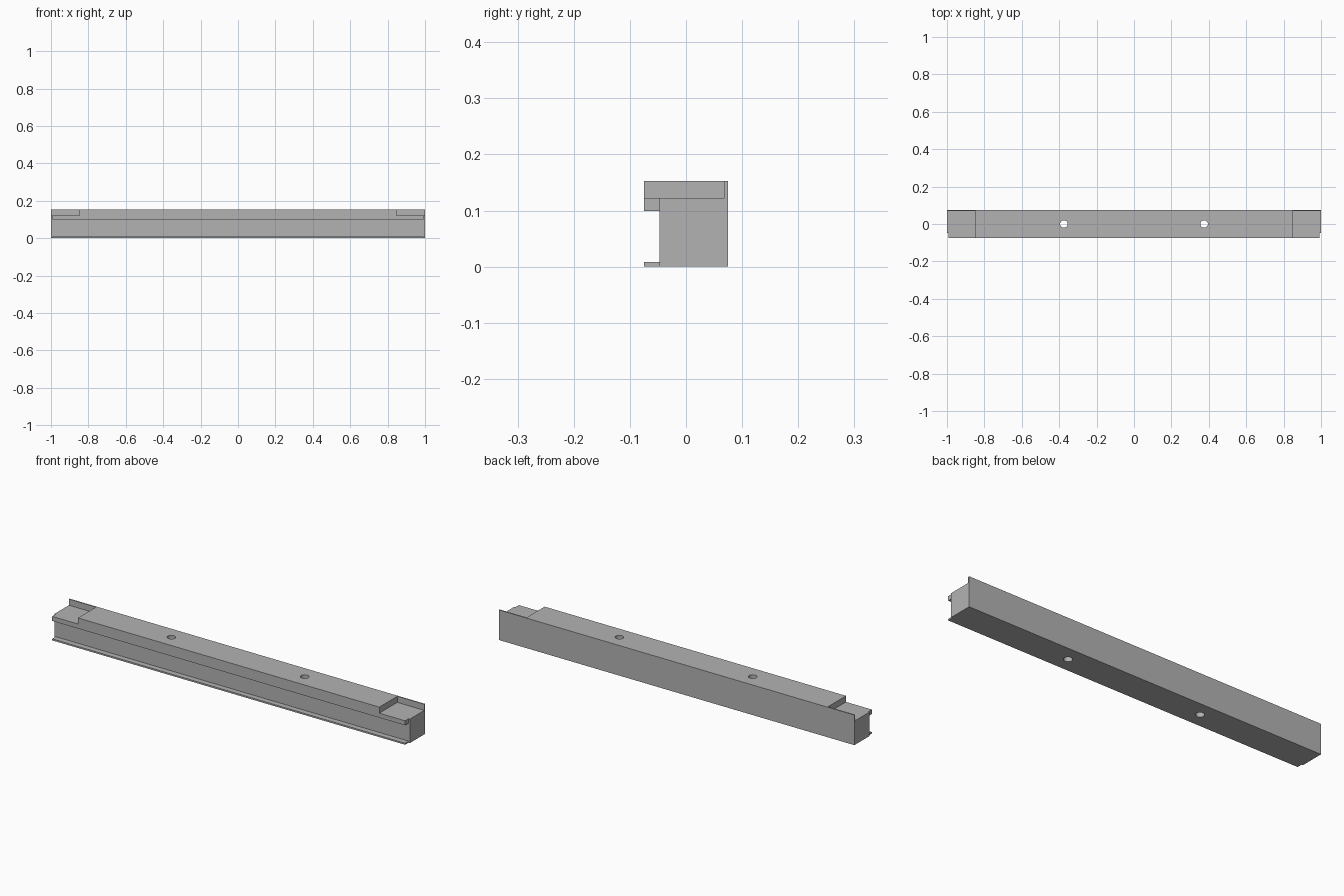
import bpy, bmesh
from mathutils import Matrix

cube = bpy.data.objects.get("Cube")
if cube:
    bpy.data.objects.remove(cube, do_unlink=True)

HEIGHT = 0.153
FRONT, WEB, BACK = -0.075, -0.047, 0.075

grey = bpy.data.materials.new("plain_grey")
grey.use_nodes = True
colour = (0.45, 0.45, 0.45, 1)
grey.diffuse_color = colour
grey.node_tree.nodes["Principled BSDF"].inputs["Base Color"].default_value = colour


def make_object(name, bm):
    bmesh.ops.recalc_face_normals(bm, faces=bm.faces[:])
    mesh = bpy.data.meshes.new(name)
    bm.to_mesh(mesh)
    bm.free()
    mesh.materials.append(grey)
    obj = bpy.data.objects.new(name, mesh)
    bpy.context.collection.objects.link(obj)
    return obj


def box(name, low, high):
    bm = bmesh.new()
    size = [h - l for l, h in zip(low, high)]
    centre = [(l + h) / 2 for l, h in zip(low, high)]
    bmesh.ops.create_cube(bm, size=1, matrix=Matrix.Translation(centre) @ Matrix.Diagonal((*size, 1)))
    return make_object(name, bm)


def side_box(name, side, x0, x1, y0, y1, z0, z1):
    xs = sorted((side * x0, side * x1))
    return box(name, (xs[0], y0, z0), (xs[1], y1, z1))


def cut(target, cutter):
    mod = target.modifiers.new("cut", "BOOLEAN")
    mod.operation = "DIFFERENCE"
    mod.solver = "EXACT"
    mod.object = cutter
    bpy.context.view_layer.objects.active = target
    bpy.ops.object.modifier_apply(modifier=mod.name)
    bpy.data.objects.remove(cutter, do_unlink=True)


# Rail: side profile with a deep upper lip and thin lower lip, swept along x
profile = [(FRONT, 0), (BACK, 0), (BACK, HEIGHT), (FRONT, HEIGHT),
           (FRONT, 0.099), (WEB, 0.099), (WEB, 0.008), (FRONT, 0.008)]
bm = bmesh.new()
face = bm.faces.new([bm.verts.new((-1, y, z)) for y, z in profile])
swept = bmesh.ops.extrude_face_region(bm, geom=[face])["geom"]
bmesh.ops.translate(bm, vec=(2, 0, 0), verts=[v for v in swept if isinstance(v, bmesh.types.BMVert)])
rail = make_object("grooved_rail", bm)

for side in (-1, 1):
    # End seat, leaving a thin fin along the back
    cut(rail, side_box("seat_cutter", side, 0.848, 1.1, -0.2, 0.069, 0.122, 0.3))
    # Lips stop just short of the rail end
    cut(rail, side_box("lip_cutter", side, 0.993, 1.1, -0.2, WEB, -0.1, 0.3))
    # Vertical screw hole
    bm = bmesh.new()
    bmesh.ops.create_cone(bm, cap_ends=True, segments=32, radius1=0.02, radius2=0.02,
                          depth=0.6, matrix=Matrix.Translation((side * 0.375, 0, 0)))
    cut(rail, make_object("hole_cutter", bm))

# Smooth only the hole walls
bpy.ops.object.select_all(action="DESELECT")
rail.select_set(True)
bpy.context.view_layer.objects.active = rail
bpy.ops.object.shade_smooth_by_angle(angle=0.5)
